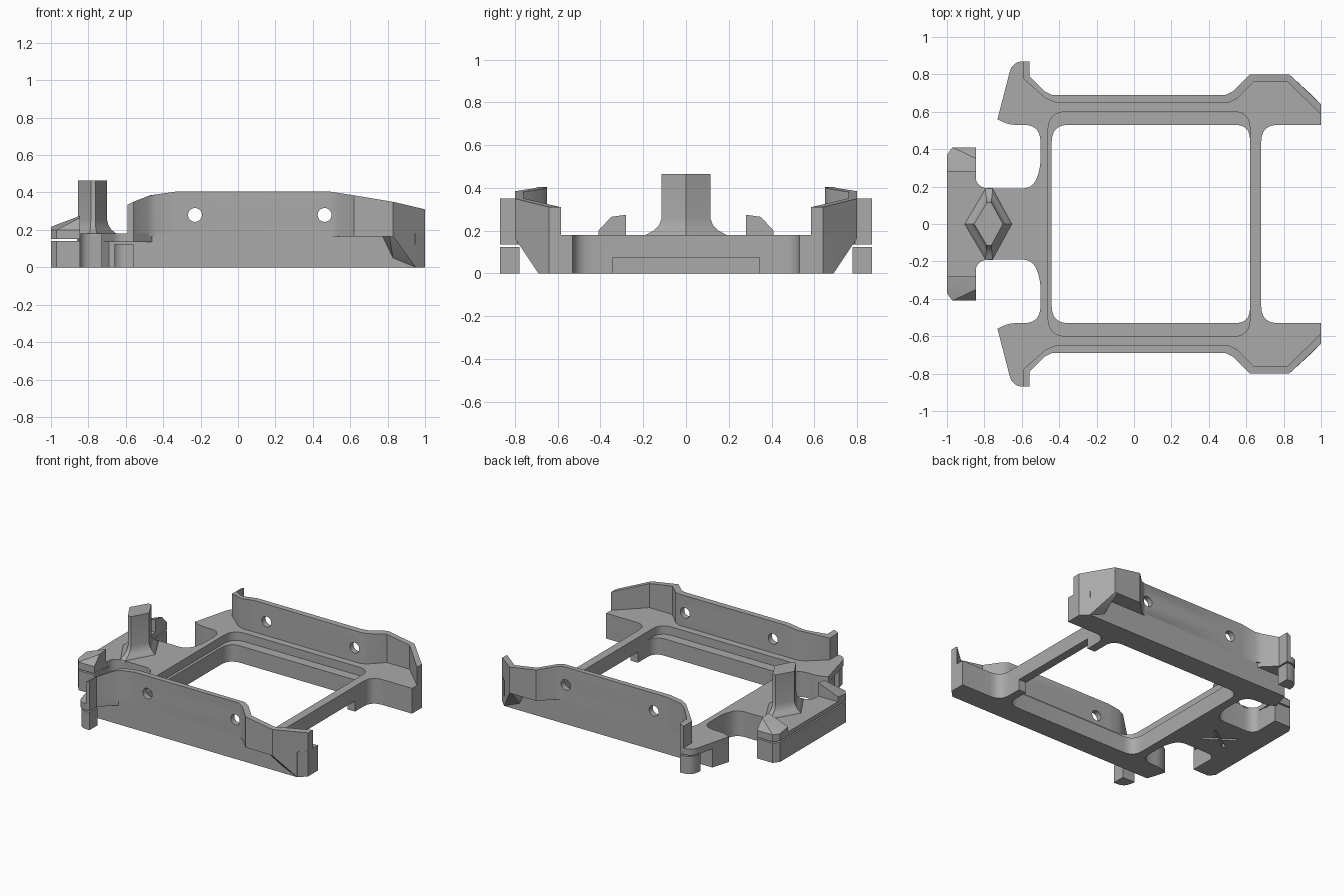
import bpy, bmesh, math
from mathutils import Vector, Matrix

old = bpy.data.objects.get("Cube")
if old:
    bpy.data.objects.remove(old, do_unlink=True)

grey = bpy.data.materials.new("plain grey")
grey.use_nodes = True
grey.diffuse_color = (0.4, 0.4, 0.4, 1)
grey.node_tree.nodes["Principled BSDF"].inputs["Base Color"].default_value = (0.4, 0.4, 0.4, 1)


def finish(name, bm):
    bmesh.ops.recalc_face_normals(bm, faces=bm.faces[:])
    mesh = bpy.data.meshes.new(name)
    bm.to_mesh(mesh)
    bm.free()
    mesh.materials.append(grey)
    obj = bpy.data.objects.new(name, mesh)
    bpy.context.collection.objects.link(obj)
    return obj


def rounded(points, steps=6):
    """Outline whose corners (x, y, radius) are rounded where a radius is given."""
    out = []
    for i, p in enumerate(points):
        c = Vector(p[:2])
        if len(p) < 3:
            out.append(c)
            continue
        a = c + (Vector(points[i - 1][:2]) - c).normalized() * p[2]
        b = c + (Vector(points[(i + 1) % len(points)][:2]) - c).normalized() * p[2]
        for k in range(steps + 1):
            t = k / steps
            out.append(a * (1 - t) ** 2 + c * 2 * t * (1 - t) + b * t * t)
    return out


def both_sides(half):
    return half + [(p[0], -p[1], *p[2:]) for p in reversed(half)]


def loft(name, rings):
    """Closed solid through rings of equal vertex count."""
    bm = bmesh.new()
    rows = [[bm.verts.new(v) for v in ring] for ring in rings]
    n = len(rows[0])
    bm.faces.new(rows[0])
    bm.faces.new(rows[-1])
    for low, high in zip(rows, rows[1:]):
        for i in range(n):
            j = (i + 1) % n
            bm.faces.new((low[i], low[j], high[j], high[i]))
    return finish(name, bm)


def prism(name, points, z0, z1):
    flat = rounded(points)
    return loft(name, [[(p.x, p.y, z) for p in flat] for z in (z0, z1)])


def hull(name, points):
    bm = bmesh.new()
    for p in points:
        bm.verts.new(p)
    res = bmesh.ops.convex_hull(bm, input=bm.verts[:])
    junk = [g for g in res["geom_interior"] + res["geom_unused"] if isinstance(g, bmesh.types.BMVert)]
    bmesh.ops.delete(bm, geom=list(set(junk)), context='VERTS')
    return finish(name, bm)


def box(name, size, loc, angle=0):
    bm = bmesh.new()
    bmesh.ops.create_cube(bm, size=1, matrix=Matrix.Translation(loc)
                          @ Matrix.Rotation(angle, 4, 'Z') @ Matrix.Diagonal((*size, 1)))
    return finish(name, bm)


def apply_mod(obj, mod):
    bpy.context.view_layer.objects.active = obj
    bpy.ops.object.modifier_apply(modifier=mod.name)


def cut(obj, cutter):
    mod = obj.modifiers.new("cut", 'BOOLEAN')
    mod.operation = 'DIFFERENCE'
    mod.solver = 'EXACT'
    mod.object = cutter
    apply_mod(obj, mod)
    bpy.data.objects.remove(cutter, do_unlink=True)


def mirror(obj):
    mod = obj.modifiers.new("mirror", 'MIRROR')
    mod.use_axis = (False, True, False)
    mod.use_mirror_merge = False
    apply_mod(obj, mod)


# Frame: two rails, two crossbars and the neck in one outline
frame = prism("frame", both_sides([
    (0.68, 0.53, 0.09), (1, 0.53), (1, 0.64), (0.95, 0.69), (-0.69, 0.69), (-0.73, 0.56),
    (-0.67, 0.53, 0.04), (-0.5, 0.53, 0.09), (-0.5, 0.3, 0.05), (-0.54, 0.19, 0.06),
    (-0.85, 0.19, 0.08), (-0.85, 0.3), (-0.86, 0.3)]), 0, 0.18)
# Central opening, lower ledge inside the rails, and slot under the left crossbar
cut(frame, prism("opening", both_sides([(-0.44, 0.53, 0.09), (0.62, 0.53, 0.08)][::-1]), -0.1, 0.5))
cut(frame, prism("ledge", both_sides([(0.62, 0.6, 0.09), (-0.46, 0.6, 0.1)]), 0.12, 0.5))
cut(frame, box("slot", (0.2, 0.69, 0.15), (0.65, 0, 0)))
# Crossed grooves under the neck
for turn in (0.6, -0.6):
    cut(frame, box("groove", (0.22, 0.02, 0.05), (-0.72, 0, 0), turn))

# Flared floor plates at both ends of each rail
flare = prism("flared_floor", [(0.5, 0.6), (0.5, 0.68), (0.62, 0.8), (0.83, 0.8), (1, 0.64), (1, 0.6)],
              0.165, 0.18)
mirror(flare)
hook = prism("hook_plate", [(-0.45, 0.6), (-0.45, 0.68), (-0.56, 0.79), (-0.56, 0.87),
                            (-0.65, 0.87, 0.06), (-0.73, 0.56), (-0.7, 0.545)], 0.135, 0.18)
mirror(hook)
foot = prism("hook_foot", [(-0.56, 0.78), (-0.56, 0.87), (-0.645, 0.87, 0.06), (-0.66, 0.78)], 0, 0.125)
mirror(foot)

# Sloped support under the flare
gusset = hull("flare_gusset", [
    (0.77, 0.68, 0.165), (0.81, 0.8, 0.165), (0.83, 0.8, 0.165), (1, 0.64, 0.165), (1, 0.64, 0),
    (0.95, 0.69, 0), (0.83, 0.68, 0.04), (0.85, 0.6, 0.02)])
mirror(gusset)

# Side walls: a strip following the rail, with a shaped top edge
TOP = [(-0.6, 0.33), (-0.56, 0.35), (-0.47, 0.385), (-0.33, 0.405), (0.49, 0.405),
       (0.62, 0.385), (0.83, 0.35), (1, 0.31)]


def top_at(x):
    for (x0, z0), (x1, z1) in zip(TOP, TOP[1:]):
        if x <= x1:
            return z0 + (z1 - z0) * (x - x0) / (x1 - x0)
    return TOP[-1][1]


outer = [(1, 0.64), (0.83, 0.8), (0.62, 0.8), (0.53, 0.71), (0.49, 0.69), (-0.33, 0.69),
         (-0.44, 0.69), (-0.48, 0.71), (-0.56, 0.79), (-0.56, 0.87)]
inner = [(1, 0.585), (0.82, 0.76), (0.64, 0.76), (0.55, 0.67), (0.51, 0.65), (-0.33, 0.65),
         (-0.42, 0.65), (-0.47, 0.67), (-0.59, 0.775), (-0.59, 0.87)]
wall = loft("side_wall", [[(*o, 0.165), (*i, 0.165), (*i, top_at(i[0])), (*o, top_at(o[0]))]
                          for o, i in zip(outer, inner)])
for x in (-0.23, 0.463):
    bm = bmesh.new()
    bmesh.ops.create_cone(bm, cap_ends=True, segments=32, radius1=0.037, radius2=0.037, depth=0.3,
                          matrix=Matrix.Translation((x, 0.67, 0.28)) @ Matrix.Rotation(math.pi / 2, 4, 'X'))
    cut(wall, finish("hole", bm))
mirror(wall)

# End pad: base and top slab with a thin gap between them
pad = both_sides([(-0.845, 0.41), (-0.97, 0.41), (-1, 0.37)])
prism("pad_base", pad, 0, 0.14)
prism("pad_slab", pad, 0.15, 0.18)

# Raised wedges on the pad ends
wing = hull("pad_wedge", [p for x, z, e in ((-1, 0.215, 0.37), (-0.97, 0.228, 0.41), (-0.845, 0.275, 0.41))
                          for p in ((x, 0.28, 0.17), (x, 0.28, z), (x, 0.35, z - 0.01),
                                    (x, e, 0.2), (x, e, 0.17))])
mirror(wing)

# Diamond post with a flared foot
diamond = [(-0.08, 0), (-0.012, 0.115), (0.012, 0.115), (0.075, 0), (0.012, -0.115), (-0.012, -0.115)]
loft("diamond_post", [[(-0.775 + x * s, y * s, z) for x, y in diamond]
                      for z, s in ((0.17, 1.68), (0.182, 1.62), (0.2, 1.32), (0.225, 1.1), (0.255, 1), (0.465, 1))])

# Smooth shading with sharp edges kept
bpy.ops.object.select_all(action='DESELECT')
for obj in bpy.context.collection.objects:
    if obj.type == 'MESH' and obj.data.materials and obj.data.materials[0] == grey:
        obj.select_set(True)
        bpy.context.view_layer.objects.active = obj
bpy.ops.object.shade_smooth_by_angle(angle=math.radians(30))
